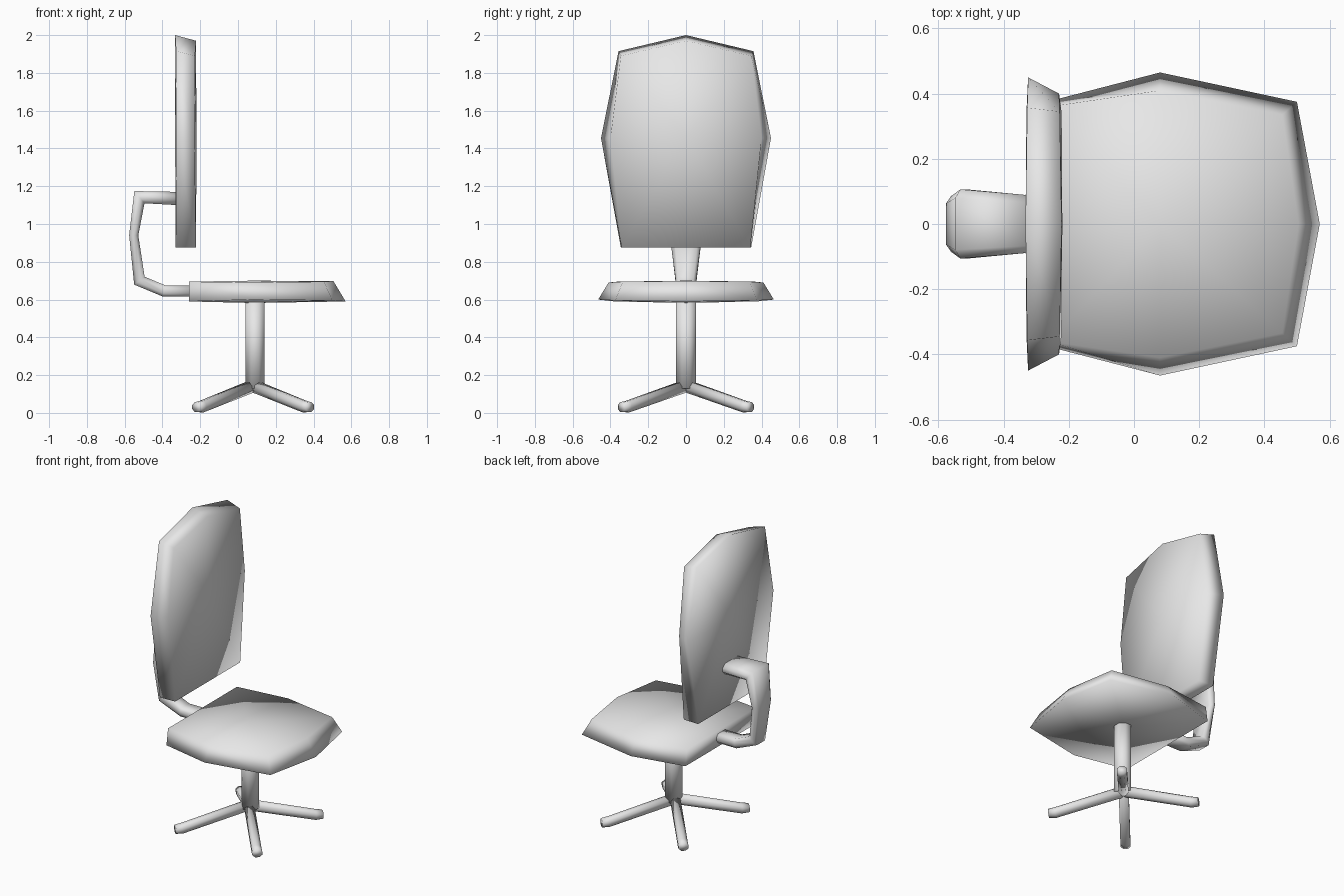
import bpy, bmesh, math
from mathutils import Vector

cube = bpy.data.objects.get("Cube")
if cube:
    bpy.data.objects.remove(cube, do_unlink=True)

grey = bpy.data.materials.new("plain grey")
grey.use_nodes = True
grey.diffuse_color = (0.8, 0.8, 0.8, 1)
grey.node_tree.nodes["Principled BSDF"].inputs["Base Color"].default_value = (0.8, 0.8, 0.8, 1)


def finish(bm, name):
    """Turn the bmesh into a smooth-shaded object."""
    bmesh.ops.recalc_face_normals(bm, faces=bm.faces)
    mesh = bpy.data.meshes.new(name)
    bm.to_mesh(mesh)
    bm.free()
    mesh.materials.append(grey)
    mesh.polygons.foreach_set("use_smooth", [True] * len(mesh.polygons))
    obj = bpy.data.objects.new(name, mesh)
    bpy.context.collection.objects.link(obj)
    return obj


def loft(bm, rings):
    """Skin consecutive rings of points and return the vertex rings."""
    rows = [[bm.verts.new(p) for p in ring] for ring in rings]
    n = len(rows[0])
    for a, b in zip(rows, rows[1:]):
        for i in range(n):
            j = (i + 1) % n
            bm.faces.new((a[i], a[j], b[j], b[i]))
    return rows


def cushion(name, rims, centres, place):
    """Mirrored outlines (along, half width, depth) joined and capped by fans."""
    bm = bmesh.new()
    rings = []
    for rim in rims:
        other = [(u, -v, w) for u, v, w in reversed(rim) if v > 0]
        rings.append([place(*p) for p in rim + other])
    for row, c in zip(loft(bm, rings), centres):
        mid = bm.verts.new(place(*c))
        for i, v in enumerate(row):
            bm.faces.new((v, row[(i + 1) % len(row)], mid))
    return finish(bm, name)


def tube(name, path, section):
    """Sweep a section along (point, side axis, up axis, half width, half thickness)."""
    bm = bmesh.new()
    rings = [[p + side * (s * w) + up * (t * h) for s, t in section]
             for p, side, up, w, h in path]
    rows = loft(bm, rings)
    bm.faces.new(rows[0])
    bm.faces.new(rows[-1])
    return finish(bm, name)


# Seat: wide lower rim, narrower upper rim
cushion("seat",
        [[(-.26, .377, .59), (.08, .465, .60), (.50, .375, .595), (.57, 0, .59)],
         [(-.26, .36, .695), (.08, .41, .69), (.455, .335, .695), (.505, 0, .698)]],
        [(.08, 0, .582), (.08, 0, .70)],
        lambda u, v, w: Vector((u, v, w)))

# Backrest: wide rear rim, narrower front rim
cushion("backrest",
        [[(.875, .345, -.33), (1.455, .45, -.325), (1.915, .357, -.328), (2.0, 0, -.333)],
         [(.875, .34, -.222), (1.455, .40, -.23), (1.89, .345, -.228), (1.97, 0, -.222)]],
        [(1.455, 0, -.333), (1.455, 0, -.22)],
        lambda u, v, w: Vector((w, v, u)))

octagon = [(math.cos(a) / math.cos(math.pi / 8), math.sin(a) / math.cos(math.pi / 8))
           for a in [(i + .5) * math.pi / 4 for i in range(8)]]
chamfered = [(1, .4), (.75, 1), (-.75, 1), (-1, .4),
             (-1, -.4), (-.75, -1), (.75, -1), (1, -.4)]

# Curved bar from the seat to the backrest, widening upward
stations = [(-.24, .645, .05), (-.39, .645, .05), (-.522, .70, .055),
            (-.552, .94, .085), (-.522, 1.142, .106), (-.32, 1.135, .088)]
points = [Vector((x, 0, z)) for x, z, w in stations]
Y = Vector((0, 1, 0))
path = []
for i, p in enumerate(points):
    before = (p - points[i - 1]).normalized() if i else Vector((-1, 0, 0))
    after = (points[i + 1] - p).normalized() if i < len(points) - 1 else Vector((1, 0, 0))
    along = (before + after).normalized()
    mitre = max(along.dot(after), .6)
    h = .024 if i == 3 else .03 if i < 3 else .035
    path.append((p, Y, along.cross(Y), stations[i][2], min(h / mitre, .042)))
tube("back_support_bar", path, chamfered)

# Central column
X, Z = Vector((1, 0, 0)), Vector((0, 0, 1))
tube("column", [(Vector((.09, 0, z)), X, Y, .05, .053) for z in (.13, .6)], octagon)

# Four splayed legs
for sx, front in ((1, "left"), (-1, "right")):
    for sy, end in ((-1, "front"), (1, "rear")):
        out = Vector((sx * .66, sy * .75, 0))
        side = out.cross(Z)
        hub = Vector((.08, 0, 0))
        tube(f"{end}_{front}_leg",
             [(hub + out * r + Z * z, side, Z, .03, h)
              for r, z, h in ((0, .143, .033), (.41, .034, .031), (.455, .031, .025))],
             octagon)
